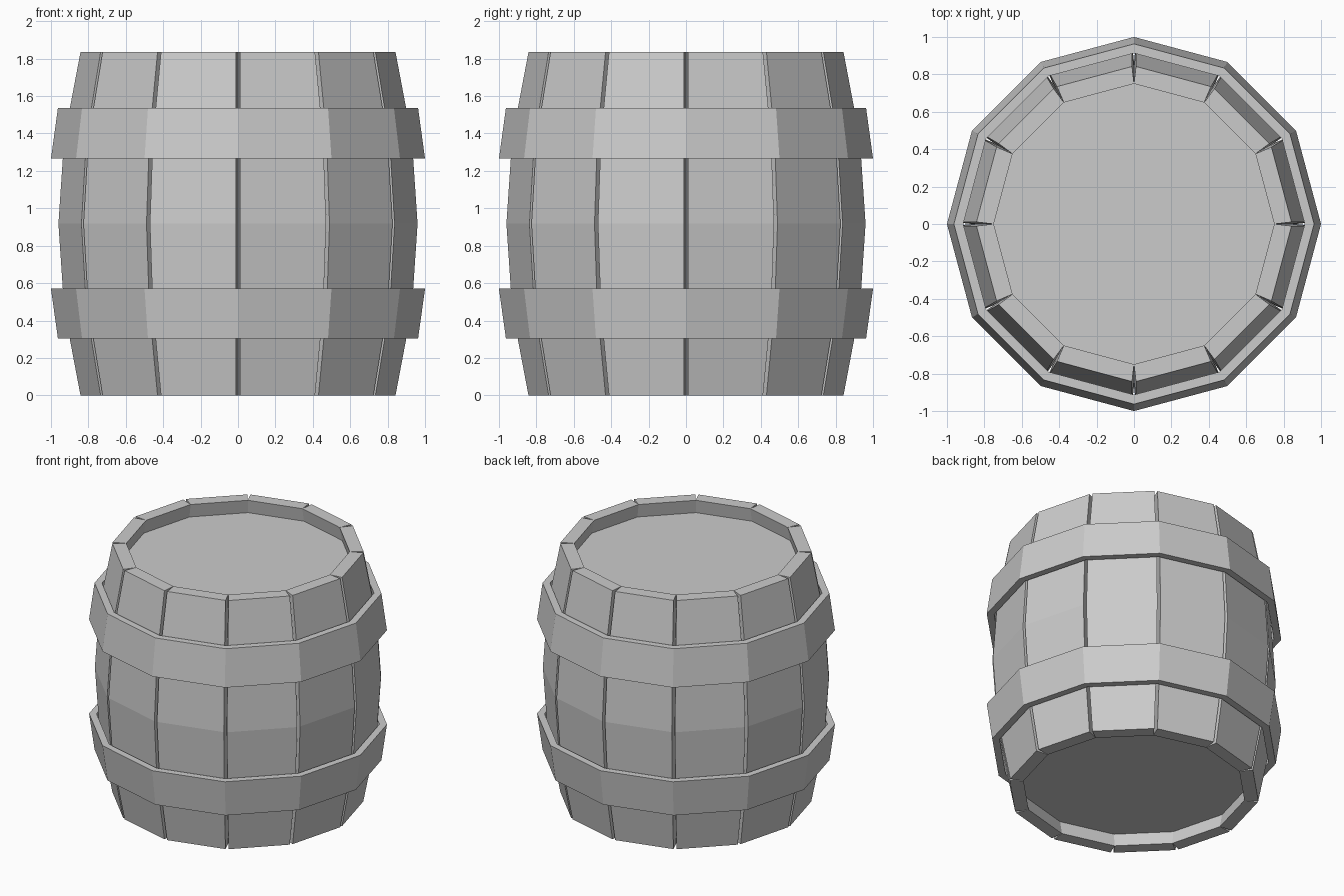
import bpy, bmesh
from math import sin, cos, pi
from mathutils import Vector

if "Cube" in bpy.data.objects:
    bpy.data.objects.remove(bpy.data.objects["Cube"])

N = 12
H = 1.835
THICK = 0.095   # stave thickness
GAP = 0.011     # half of the gap between staves at the outside
LEVELS = [(0, 0.845), (0.459, 0.932), (H / 2, 0.963), (H - 0.459, 0.932), (H, 0.845)]


def finish(name, bm):
    bmesh.ops.recalc_face_normals(bm, faces=bm.faces)
    me = bpy.data.meshes.new(name)
    bm.to_mesh(me)
    bm.free()
    ob = bpy.data.objects.new(name, me)
    bpy.context.collection.objects.link(ob)
    return ob


def polar(r, a, z):
    return Vector((r * cos(a), r * sin(a), z))


def loft(bm, rings, closed):
    # skin quads between equal rings of vertices
    n = len(rings[0])
    pairs = list(zip(rings, rings[1:] + rings[:1] if closed else rings[1:]))
    for r0, r1 in pairs:
        for i in range(n):
            j = (i + 1) % n
            bm.faces.new((r0[i], r0[j], r1[j], r1[i]))
    if not closed:
        bm.faces.new(rings[0])
        bm.faces.new(rings[-1])


# bowed staves, touching inside and gapped outside
def stave(k):
    bm = bmesh.new()
    a0, a1 = 2 * pi * k / N, 2 * pi * (k + 1) / N
    rings = []
    for z, r in LEVELS:
        o0, o1 = polar(r, a0, z), polar(r, a1, z)
        shift = (o1 - o0).normalized() * GAP
        pts = [o0 + shift, o1 - shift, polar(r - THICK, a1, z), polar(r - THICK, a0, z)]
        rings.append([bm.verts.new(p) for p in pts])
    loft(bm, rings, False)
    finish(f"stave_{k + 1}", bm)


# tapered hoops
def hoop(name, z_wide, z_narrow):
    bm = bmesh.new()
    profile = [(1.0, z_wide), (0.963, z_narrow), (0.913, z_narrow), (0.95, z_wide)]
    rings = [[bm.verts.new(polar(r, 2 * pi * k / N, z)) for r, z in profile] for k in range(N)]
    loft(bm, rings, True)
    finish(name, bm)


# recessed end boards
def head(name, z):
    bm = bmesh.new()
    bmesh.ops.create_circle(bm, cap_ends=True, segments=N, radius=0.775)
    bmesh.ops.translate(bm, verts=bm.verts, vec=(0, 0, z))
    if z < H / 2:
        bmesh.ops.reverse_faces(bm, faces=bm.faces)
    finish(name, bm)


for k in range(N):
    stave(k)
hoop("lower_hoop", 0.57, 0.305)
hoop("upper_hoop", H - 0.57, H - 0.3)
head("top_head", H - 0.1)
head("bottom_head", 0.1)
